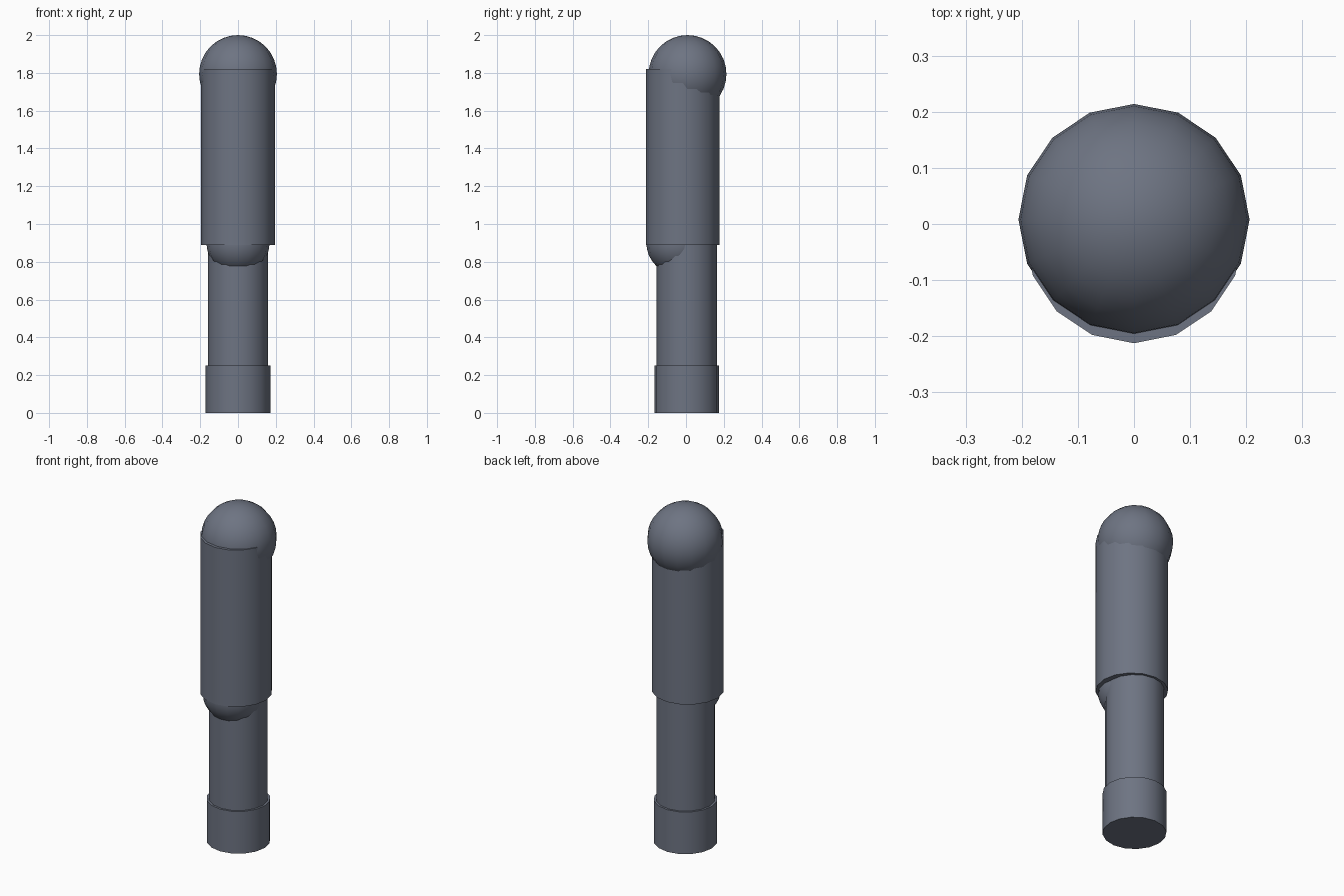
import bpy
import math

cube = bpy.data.objects.get("Cube")
if cube:
    bpy.data.objects.remove(cube, do_unlink=True)

# Single slate grey material
COLOUR = (0.155, 0.175, 0.225, 1.0)
slate = bpy.data.materials.new("slate_grey")
slate.use_nodes = True
slate.diffuse_color = COLOUR
slate.node_tree.nodes["Principled BSDF"].inputs["Base Color"].default_value = COLOUR

SIDES = 16


def finish(name):
    obj = bpy.context.object
    obj.name = name
    obj.data.materials.append(slate)
    bpy.ops.object.shade_smooth_by_angle(angle=math.radians(35))
    return obj


def tube(name, radius, y, bottom, top):
    bpy.ops.mesh.primitive_cylinder_add(
        vertices=SIDES, radius=radius, depth=top - bottom,
        location=(0, y, (bottom + top) / 2))
    return finish(name)


def ball(name, radius, y, z):
    bpy.ops.mesh.primitive_uv_sphere_add(
        segments=SIDES, ring_count=SIDES, radius=radius, location=(0, y, z))
    return finish(name)


# Limb segments, from the ground up
tube("ankle_cuff", 0.172, 0.004, 0.0, 0.25)
tube("lower_limb", 0.16, 0.004, 0.2, 0.92)
tube("upper_limb", 0.195, -0.0175, 0.89, 1.82)

# Rounded joints
ball("knee_joint", 0.167, -0.043, 0.9)
ball("hip_joint", 0.206, 0.008, 1.794)
